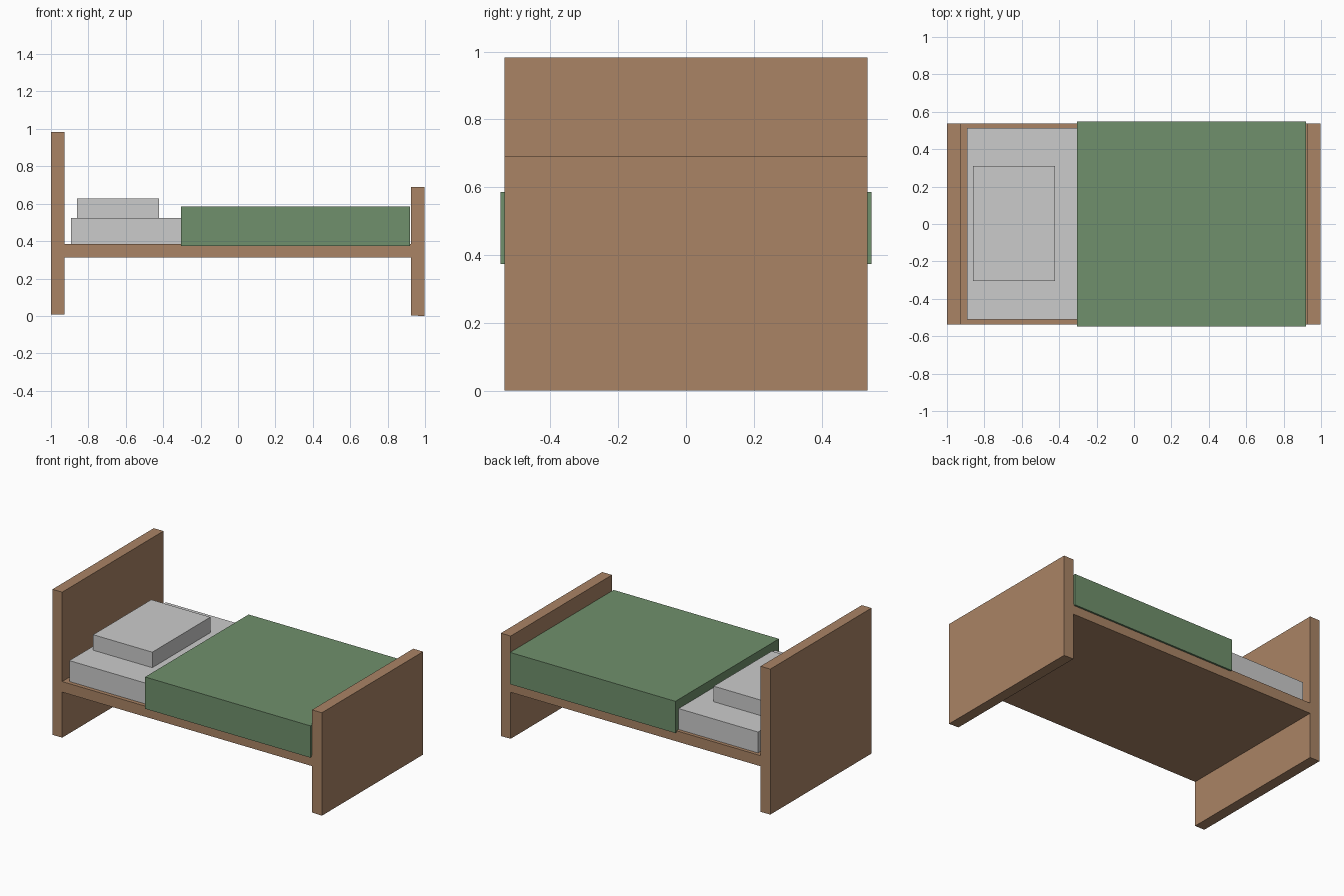
import bpy, bmesh

if "Cube" in bpy.data.objects:
    bpy.data.objects.remove(bpy.data.objects["Cube"])


def material(name, color):
    m = bpy.data.materials.new(name)
    m.diffuse_color = (*color, 1)
    m.use_nodes = True
    m.node_tree.nodes["Principled BSDF"].inputs["Base Color"].default_value = m.diffuse_color
    return m


def extrude_profile(name, points, y0, y1, mat=None):
    """Extrude an x-z outline along y."""
    bm = bmesh.new()
    face = bm.faces.new([bm.verts.new((x, y0, z)) for x, z in points])
    new = bmesh.ops.extrude_face_region(bm, geom=[face])["geom"]
    verts = [g for g in new if isinstance(g, bmesh.types.BMVert)]
    bmesh.ops.translate(bm, verts=verts, vec=(0, y1 - y0, 0))
    bmesh.ops.recalc_face_normals(bm, faces=bm.faces)
    mesh = bpy.data.meshes.new(name)
    bm.to_mesh(mesh)
    bm.free()
    obj = bpy.data.objects.new(name, mesh)
    bpy.context.collection.objects.link(obj)
    if mat:
        mesh.materials.append(mat)
    return obj


def box(name, x0, x1, y0, y1, z0, z1, mat=None):
    return extrude_profile(name, [(x0, z0), (x1, z0), (x1, z1), (x0, z1)], y0, y1, mat)


wood = material("wood", (0.40, 0.23, 0.13))
green = material("green_cloth", (0.16, 0.28, 0.15))

# Headboard, bed base and footboard as one H-shaped profile
extrude_profile("bed_frame", [
    (-1.0, 0.008), (-0.928, 0.008), (-0.928, 0.313), (0.924, 0.313),
    (0.924, 0.002), (0.997, 0.0), (0.997, 0.69), (0.924, 0.69),
    (0.924, 0.384), (-0.928, 0.384), (-0.928, 0.983), (-1.0, 0.983),
], -0.536, 0.536, wood)

# Bedding
box("mattress", -0.893, 0.90, -0.51, 0.513, 0.384, 0.524)
box("pillow", -0.86, -0.422, -0.305, 0.31, 0.524, 0.628)
box("blanket", -0.305, 0.92, -0.548, 0.548, 0.373, 0.586, green)
